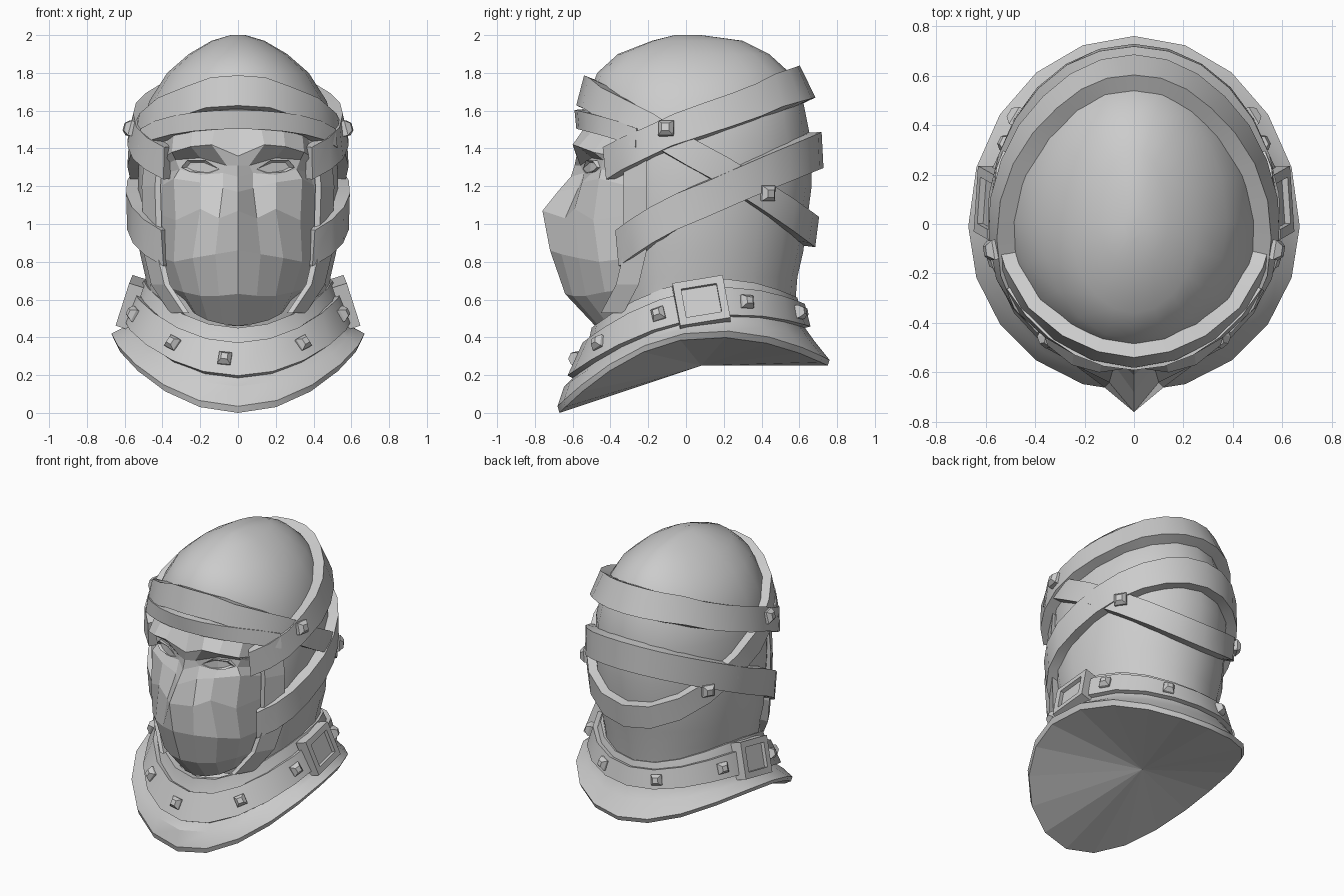
import bpy, bmesh, math
from math import sin, cos, radians, pi
from mathutils import Vector, Matrix

if "Cube" in bpy.data.objects:
    bpy.data.objects.remove(bpy.data.objects["Cube"])

grey = bpy.data.materials.new("plain grey")
grey.diffuse_color = (0.6, 0.6, 0.6, 1)
grey.use_nodes = True
grey.node_tree.nodes["Principled BSDF"].inputs["Base Color"].default_value = grey.diffuse_color


def make(name, verts, faces, smooth=None):
    me = bpy.data.meshes.new(name)
    me.from_pydata([tuple(v) for v in verts], [], faces)
    bm = bmesh.new()
    bm.from_mesh(me)
    bmesh.ops.recalc_face_normals(bm, faces=bm.faces)
    bm.to_mesh(me)
    bm.free()
    me.materials.append(grey)
    ob = bpy.data.objects.new(name, me)
    bpy.context.collection.objects.link(ob)
    if smooth:
        bpy.ops.object.select_all(action='DESELECT')
        bpy.context.view_layer.objects.active = ob
        ob.select_set(True)
        bpy.ops.object.shade_smooth_by_angle(angle=radians(smooth))
    return ob


def oval(t, rx, yf, yb, yc, p=1):
    """Point on an egg-shaped outline; angle 0 is the front, 90 degrees is +x."""
    c = cos(t)
    return rx * sin(t), yc - (yc - yf) * c ** p if c > 0 else yc - (yb - yc) * c


def lerp_rows(rows, k):
    i = max(0, min(int(k), len(rows) - 2))
    return [a + (b - a) * (k - i) for a, b in zip(rows[i], rows[i + 1])]


# hood rings: z, half width, front y, back y
HOOD = [(.46, .46, -.36, .55), (.6, .48, -.40, .58), (.72, .49, -.40, .59),
        (.85, .52, -.41, .62), (1.2, .53, -.46, .665), (1.45, .52, -.51, .66),
        (1.65, .47, -.53, .62), (1.8, .375, -.47, .55), (1.9, .26, -.36, .44),
        (1.97, .14, -.18, .30), (2.0, .04, -.06, .08)]


def hood(t, z):
    i = 0
    while i < len(HOOD) - 2 and HOOD[i + 1][0] < z:
        i += 1
    k = i + (z - HOOD[i][0]) / (HOOD[i + 1][0] - HOOD[i][0])
    _, rx, yf, yb = lerp_rows(HOOD, k)
    p = .8 + .2 * max(0, min(1, (z - 1.3) / .3))    # fuller beside the face
    return Vector((*oval(t, rx, yf, yb, .01, p), z))


# collar rings: half width, front y, back y, front z, side z, back z
COLLAR = [(.655, -.67, .75, .0, .385, .25), (.67, -.68, .76, .035, .42, .28),
          (.61, -.645, .68, .14, .45, .38), (.575, -.60, .63, .185, .485, .45),
          (.525, -.52, .60, .36, .64, .57), (.50, -.50, .59, .45, .70, .61),
          (.46, -.45, .55, .44, .69, .60), (.40, -.36, .5, .3, .5, .5)]


def collar(t, k):
    rx, yf, yb, zf, zs, zb = lerp_rows(COLLAR, k)
    m, c = (zf + zb) / 2, cos(t)
    z = (m + zs) / 2 + (zf - zb) / 2 * c + (m - zs) / 2 * cos(2 * t)
    return Vector((*oval(t, rx, yf, yb, -.03 + .02 * min(k, 4)), z))


def frame(f, t, v, e=0.02):
    """Surface point with side, up and outward directions."""
    p = f(t, v)
    side = (f(t + e, v) - f(t - e, v)).normalized()
    up = (f(t, v + e) - f(t, v - e)).normalized()
    out = side.cross(up).normalized()
    return p, side, out.cross(side), out


def loft(name, rings, smooth, top=False):
    n = len(rings[0])
    verts = [p for r in rings for p in r]
    faces = [(a * n + i, a * n + (i + 1) % n, (a + 1) * n + (i + 1) % n, (a + 1) * n + i)
             for a in range(len(rings) - 1) for i in range(n)]
    if top:
        faces.append(tuple(range((len(rings) - 1) * n, len(rings) * n)))
    return make(name, verts, faces, smooth)


def band(name, f, mid, half, thick, a0=0, a1=360, n=20):
    """Flat strap that follows surface f around height mid(t)."""
    closed = a1 - a0 == 360
    count = n if closed else n + 1
    verts, faces = [], []
    for i in range(count):
        t = radians(a0 + (a1 - a0) * i / n)
        lo, hi = mid(t) - half, mid(t) + half
        out = frame(f, t, mid(t))[3]
        verts += [f(t, lo) - out * .03, f(t, lo) + out * thick,
                  f(t, hi) + out * thick, f(t, hi) - out * .03]
    for i in range(n):
        j = (i + 1) % count
        faces += [(i * 4 + c, j * 4 + c, j * 4 + (c + 1) % 4, i * 4 + (c + 1) % 4)
                  for c in range(4)]
    if not closed:
        faces += [(0, 1, 2, 3), tuple(n * 4 + c for c in (3, 2, 1, 0))]
    return make(name, verts, faces, 30)


def stud(name, f, deg, v, lift, r=.034):
    """Square stud with a smaller flat top."""
    p, s, u, o = frame(f, radians(deg), v)
    verts = [p + s * a * k + u * b * k + o * h
             for k, h in ((r, lift - .02), (r, lift + .01), (r * .5, lift + .035))
             for a, b in ((-1, -1), (1, -1), (1, 1), (-1, 1))]
    faces = [(0, 1, 2, 3), (8, 9, 10, 11)]
    faces += [(k + i, k + (i + 1) % 4, k + 4 + (i + 1) % 4, k + 4 + i)
              for k in (0, 4) for i in range(4)]
    make(name, verts, faces)


# hood, collar and its faceted underside
N = 20
ANG = [2 * pi * i / N for i in range(N)]
loft("hood", [[hood(t, r[0]) for t in ANG] for r in HOOD], 40, top=True)
loft("collar", [[collar(t, k) for t in ANG] for k in range(len(COLLAR))], 25)
make("collar_underside", [collar(t, 0) for t in ANG] + [Vector((0, .08, .25))],
     [((i + 1) % N, i, N) for i in range(N)]).data.flip_normals()

# wrapped straps: each one is a tilted loop around the hood
brow_z = lambda t: 1.355 + .36 * cos(t) - .03 * cos(2 * t)
upper_z = lambda t: 1.50 - .235 * cos(t) - .01 * cos(2 * t)
lower_z = lambda t: 1.09 - .30 * cos(t)
band("forehead_strap", hood, brow_z, .08, .06)
band("upper_strap", hood, upper_z, .085, .07, 42, 318)
band("lower_strap", hood, lower_z, .095, .065, 45, 315)
band("hood_fringe", hood, lambda t: 1.36 + .20 * cos(t), .05, .065, -64, 64, 10)

# collar strap with its studs
band("collar_strap", collar, lambda t: 3.5, .5, .03)
for i, d in enumerate((-7, 37, 73, 118, 158, 200, 242, 287, 323)):
    stud(f"collar_stud_{i}", collar, d, 3.5, .03)
for s in (1, -1):
    stud(f"upper_strap_stud_{s}", hood, s * 80, upper_z(radians(80)) + .02, .07, .04)
    stud(f"forehead_strap_stud_{s}", hood, s * 127, brow_z(radians(127)) + .02, .06, .04)

# buckles: square frame with a plate inside
for s in (1, -1):
    p, sd, up, out = frame(collar, radians(s * 94), 3.55)
    rings = []
    for w, h, lift in ((.135, .12, -.02), (.135, .12, .06), (.095, .08, .06), (.095, .08, .035)):
        rings.append([p + sd * a * w + up * b * h + out * lift
                      for a, b in ((-1, -1), (1, -1), (1, 1), (-1, 1))])
    loft(f"buckle_{s}", rings, None, top=True)

# face with cloth mask: half grid of rows from forehead to chin, mirrored
FACE = [
    (0, -.53, 1.52, .12, -.53, 1.52, .24, -.49, 1.50, .34, -.42, 1.48, .40, -.30, 1.44),
    (0, -.58, 1.36, .14, -.60, 1.42, .25, -.57, 1.41, .35, -.49, 1.38, .41, -.30, 1.34),
    (0, -.59, 1.31, .06, -.56, 1.31, .20, -.50, 1.35, .33, -.44, 1.34, .41, -.30, 1.30),
    (0, -.61, 1.25, .08, -.54, 1.27, .20, -.51, 1.26, .31, -.45, 1.29, .41, -.30, 1.26),
    (0, -.68, 1.17, .08, -.57, 1.19, .20, -.55, 1.22, .34, -.46, 1.24, .41, -.30, 1.20),
    (0, -.76, 1.07, .10, -.64, 1.03, .20, -.59, 1.08, .33, -.49, 1.02, .41, -.30, 1.05),
    (0, -.72, .86, .12, -.66, .84, .24, -.57, .82, .34, -.46, .80, .40, -.30, .82),
    (0, -.64, .63, .10, -.60, .62, .20, -.53, .62, .29, -.43, .64, .36, -.28, .66),
    (0, -.48, .46, .08, -.47, .47, .16, -.43, .49, .22, -.37, .52, .27, -.26, .56)]
verts = [r[i:i + 3] for r in FACE for i in range(0, 15, 3)]
faces = [(r * 5 + c, r * 5 + c + 1, r * 5 + c + 6, r * 5 + c + 5)
         for r in range(8) for c in range(4)]
face = make("masked_face", verts, faces)
face.modifiers.new("mirror", 'MIRROR').use_clip = True

# eyes: faceted almond shapes in the sockets
for s in (1, -1):
    rim = [(.10, -.545, 1.29), (.17, -.53, 1.335), (.27, -.495, 1.335),
           (.30, -.47, 1.30), (.25, -.50, 1.275), (.15, -.53, 1.27)]
    rim = [Vector((x * s, y, z)) for x, y, z in rim]
    mid = sum(rim, Vector()) / 6
    inner = [mid + (v - mid) * .7 + Vector((0, .015, 0)) for v in rim]
    back = [v + Vector((0, .05, 0)) for v in rim]
    loft(f"eye_{s}", [back, rim, inner], None, top=True)

# turned edge of the hood beside the face
for s in (1, -1):
    path = [(.41, -.29, 1.42), (.43, -.29, 1.2), (.42, -.29, .85), (.38, -.33, .68), (.28, -.41, .53)]
    rings = [[Vector((s * (x + a), y + b, z)) for a, b in ((-.02, -.04), (.01, -.04), (.08, .08), (-.02, .08))]
             for x, y, z in path]
    loft(f"hood_edge_{s}", rings, None, top=True)
